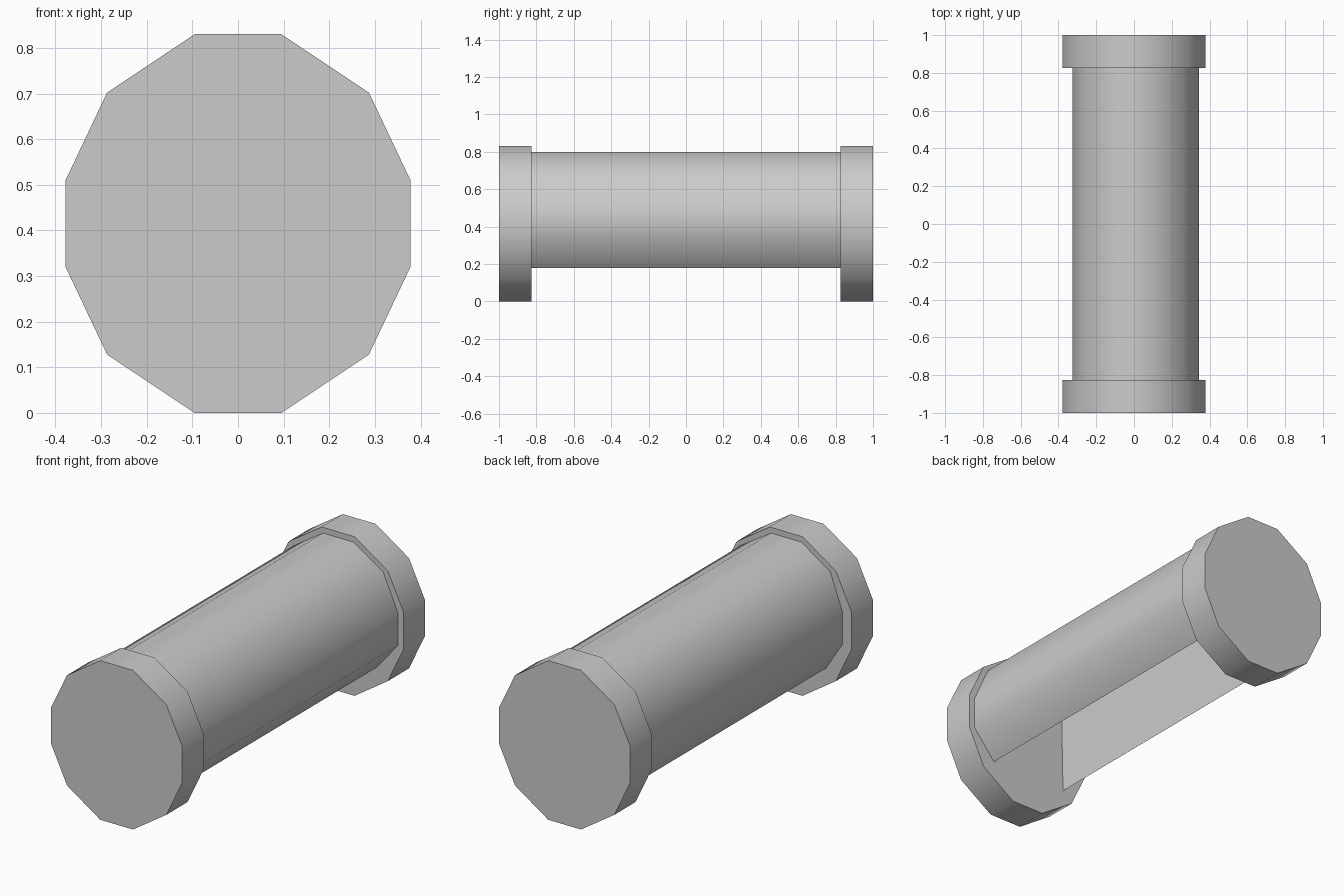
import bpy
import bmesh
import math

cube = bpy.data.objects.get("Cube")
if cube:
    bpy.data.objects.remove(cube, do_unlink=True)

grey = bpy.data.materials.new("light_grey")
grey.use_nodes = True
colour = (0.6, 0.6, 0.6, 1)
grey.diffuse_color = colour
grey.node_tree.nodes["Principled BSDF"].inputs["Base Color"].default_value = colour


def extrude_profile(name, profile, start, end):
    """Extrude an (x, z) outline along y into a smooth-sided solid."""
    bm = bmesh.new()
    outline = [bm.verts.new((x, start, z)) for x, z in profile]
    face = bm.faces.new(outline)
    result = bmesh.ops.extrude_face_region(bm, geom=[face], use_keep_orig=True)
    moved = [v for v in result["geom"] if isinstance(v, bmesh.types.BMVert)]
    bmesh.ops.translate(bm, verts=moved, vec=(0, end - start, 0))
    bmesh.ops.recalc_face_normals(bm, faces=bm.faces)
    mesh = bpy.data.meshes.new(name)
    bm.to_mesh(mesh)
    bm.free()
    mesh.materials.append(grey)
    obj = bpy.data.objects.new(name, mesh)
    bpy.context.collection.objects.link(obj)
    bpy.ops.object.select_all(action="DESELECT")
    obj.select_set(True)
    bpy.context.view_layer.objects.active = obj
    bpy.ops.object.shade_smooth_by_angle(angle=math.radians(50))
    return obj


def mirrored(half):
    """Close a right-hand half outline with its reflection."""
    return half + [(-x, z) for x, z in reversed(half)]


# Twelve-sided end discs
inner, outer = 0.825, 1.0
disc_half = [(0.095, 0), (0.287, 0.128), (0.378, 0.32),
             (0.378, 0.51), (0.287, 0.702), (0.095, 0.83)]
extrude_profile("front_disc", mirrored(disc_half), -outer, -inner)
extrude_profile("back_disc", mirrored(disc_half), inner, outer)

# Faceted barrel with a straight slot along its underside
slot, floor, roof = 0.22, 0.18, 0.66
barrel = [(slot, floor), (0.345, 0.33), (0.345, 0.5), (0.26, 0.69),
          (0.087, 0.8), (-0.087, 0.8), (-0.255, 0.69), (-0.325, 0.5),
          (-0.325, 0.33), (-slot - 0.01, floor), (-slot, roof), (slot, roof)]
extrude_profile("barrel", barrel, -inner, inner)
